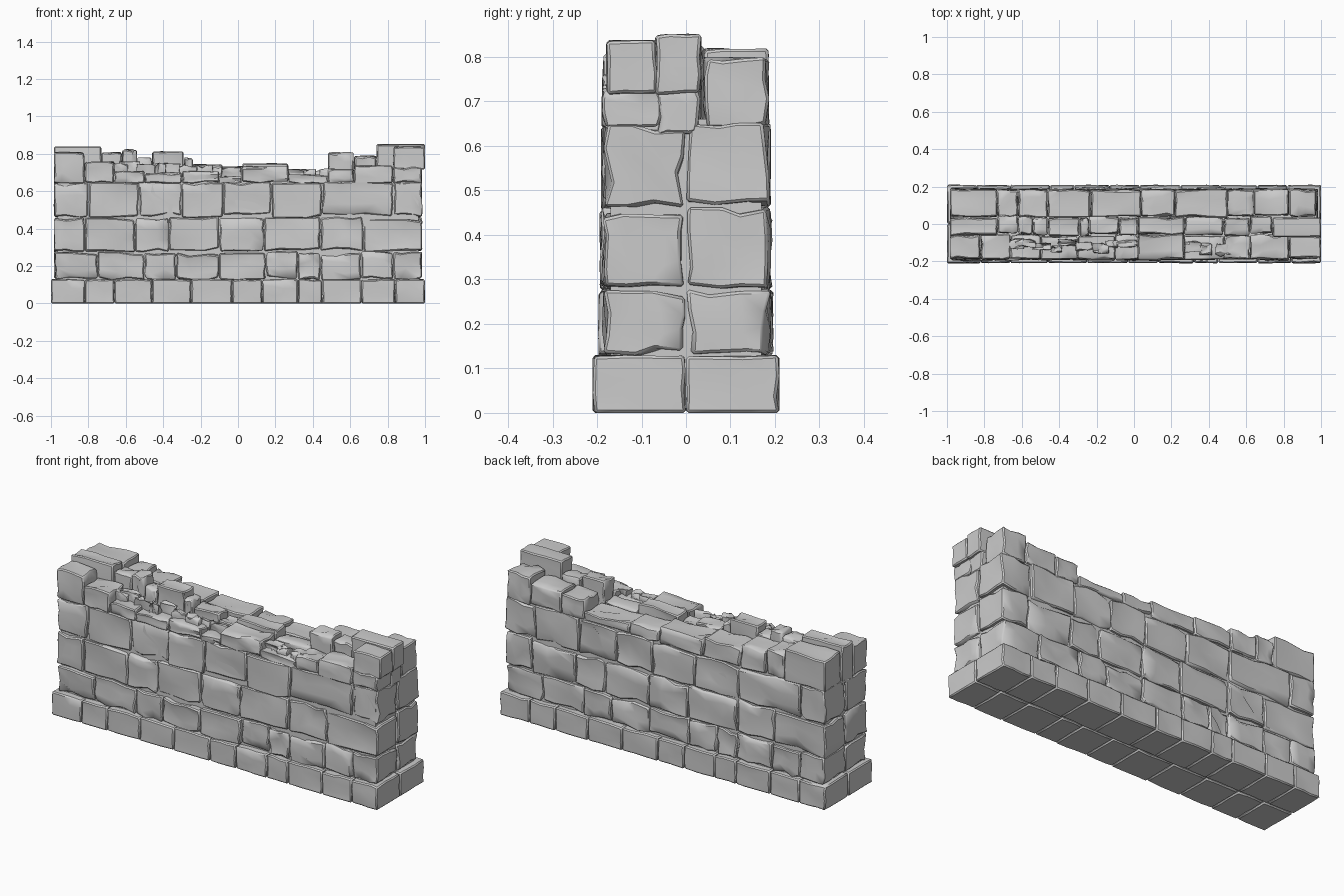
import bpy
import bmesh
import math
import random
from mathutils import Vector

random.seed(7)

cube = bpy.data.objects.get("Cube")
if cube:
    bpy.data.objects.remove(cube, do_unlink=True)

# One stone colour for the whole wall
stone = bpy.data.materials.new("grey stone")
stone.use_nodes = True
grey = (0.6, 0.6, 0.6, 1.0)
stone.diffuse_color = grey
stone.node_tree.nodes["Principled BSDF"].inputs["Base Color"].default_value = grey


def add_block(bm, low, high, rough=0.012, bevel=0.006, lock_bottom=False):
    """Append one rough-hewn block, dented only inwards from its box."""
    low, high = Vector(low), Vector(high)
    centre, size = (low + high) / 2, high - low
    block = bmesh.new()
    bmesh.ops.create_cube(block, size=1)
    bmesh.ops.subdivide_edges(block, edges=block.edges[:], cuts=2, use_grid_fill=True)
    for vert in block.verts:
        sides = [abs(c) > 0.49 for c in vert.co]
        for axis in range(3):
            unit = vert.co[axis]
            position = centre[axis] + unit * size[axis]
            if sides[axis]:
                depth = random.random() ** 2 * rough
                # Joints stay tight, exposed faces are worn more
                if axis == 0:
                    depth *= 0.5
                if lock_bottom and axis == 2 and unit < 0:
                    depth = 0
                position -= math.copysign(depth, unit)
            else:
                position += random.uniform(-1, 1) * size[axis] * 0.1
            vert.co[axis] = position
    block.normal_update()
    edges = [e for e in block.edges if e.calc_face_angle(0) > math.radians(55)]
    bmesh.ops.bevel(block, geom=edges, offset=bevel, segments=1,
                    affect='EDGES', clamp_overlap=True)
    part = bpy.data.meshes.new("block")
    block.to_mesh(part)
    block.free()
    bm.from_mesh(part)
    bpy.data.meshes.remove(part)


def finish(name, bm, smooth=True):
    """Turn the collected blocks into one shaded object."""
    mesh = bpy.data.meshes.new(name)
    bmesh.ops.recalc_face_normals(bm, faces=bm.faces[:])
    bm.to_mesh(mesh)
    bm.free()
    mesh.materials.append(stone)
    obj = bpy.data.objects.new(name, mesh)
    bpy.context.collection.objects.link(obj)
    if smooth:
        bpy.ops.object.select_all(action='DESELECT')
        obj.select_set(True)
        bpy.context.view_layer.objects.active = obj
        bpy.ops.object.shade_smooth_by_angle(angle=math.radians(40))
    return obj


def course(name, joints, bottom, top, depth, rough, lock=False):
    """Lay a row of blocks on the front, and its mirrored row on the back."""
    for side, label in ((-1, "front"), (1, "back")):
        row = joints if side < 0 else [-x for x in reversed(joints)]
        bm = bmesh.new()
        for left, right in zip(row, row[1:]):
            face = depth - (0 if lock else random.uniform(0, 0.008))
            near, far = sorted((0, side * face))
            shift = 0 if lock else random.uniform(-0.006, 0.006)
            add_block(bm, (left, near, bottom + shift), (right, far, top + shift),
                      rough, lock_bottom=lock)
        finish(f"{name}_{label}", bm)


def crest(name, near, far, bottom, steps):
    """Lay a broken top row; each step is a right-hand end and a height."""
    bm = bmesh.new()
    left = -0.985
    for right, top in steps:
        wobble = random.uniform(-0.008, 0.008)
        inner_near = near if near < -0.15 else near + wobble
        inner_far = far if far > 0.15 else far + wobble
        add_block(bm, (left, inner_near, bottom), (right, inner_far, top), 0.014)
        left = right
    finish(name, bm)


# Solid core that closes the joints
bm = bmesh.new()
bmesh.ops.create_cube(bm, size=1)
for vert in bm.verts:
    vert.co = Vector((vert.co.x * 1.93, vert.co.y * 0.34, 0.335 + vert.co.z * 0.65))
finish("wall_core", bm, smooth=False)

# Wide footing and three main courses
course("footing", [-1, -.82, -.66, -.46, -.25, -.03, .13, .32, .45, .66, .84, 1],
       0, 0.13, 0.21, 0.008, lock=True)
course("lower_course", [-.98, -.75, -.5, -.33, -.1, .15, .32, .44, .66, .83, .985],
       0.125, 0.275, 0.198, 0.02)
course("middle_course", [-.985, -.82, -.55, -.37, -.1, .14, .44, .67, .985],
       0.275, 0.46, 0.196, 0.02)
course("upper_course", [-.985, -.8, -.53, -.3, -.08, .18, .45, .83, .985],
       0.46, 0.65, 0.193, 0.02)

# Broken crest in three rows, dipping in the middle
crest("crest_front", -0.19, -0.06, 0.64,
      [(-.82, .81), (-.66, .76), (-.5, .71), (-.3, .7), (-.1, .71), (.02, .68),
       (.27, .735), (.48, .69), (.62, .72), (.83, .74), (.985, .73)])
crest("crest_middle", -0.06, 0.04, 0.62,
      [(-.73, .84), (-.62, .81), (-.54, .825), (-.46, .78), (-.29, .815),
       (-.24, .78), (-.08, .745), (.02, .715), (.27, .75), (.48, .71),
       (.62, .81), (.74, .79), (.985, .74)])
crest("crest_back", 0.04, 0.187, 0.64,
      [(-.73, .82), (-.62, .79), (-.46, .77), (-.23, .75), (.04, .735),
       (.22, .715), (.5, .7), (.64, .76), (.83, .77), (.975, .8)])

# Raised stones on the right-hand end
bm = bmesh.new()
add_block(bm, (0.83, -0.18, 0.715), (1, -0.065, 0.838), 0.006)
add_block(bm, (0.74, -0.07, 0.715), (1, 0.035, 0.852), 0.006)
finish("end_cap_stones", bm)

# Loose rubble along the low front ledge
bm = bmesh.new()
for i in range(16):
    x = -0.74 + i * 0.08 + random.uniform(-0.02, 0.02)
    y = random.uniform(-0.15, -0.09)
    wide, deep = random.uniform(0.03, 0.06), random.uniform(0.02, 0.035)
    top = 0.70 + 0.05 * min(1, abs(x - 0.3)) + random.uniform(0, 0.02)
    add_block(bm, (x - wide, y - deep, 0.65), (x + wide, y + deep, top), 0.02, 0.004)
finish("ledge_rubble", bm)
